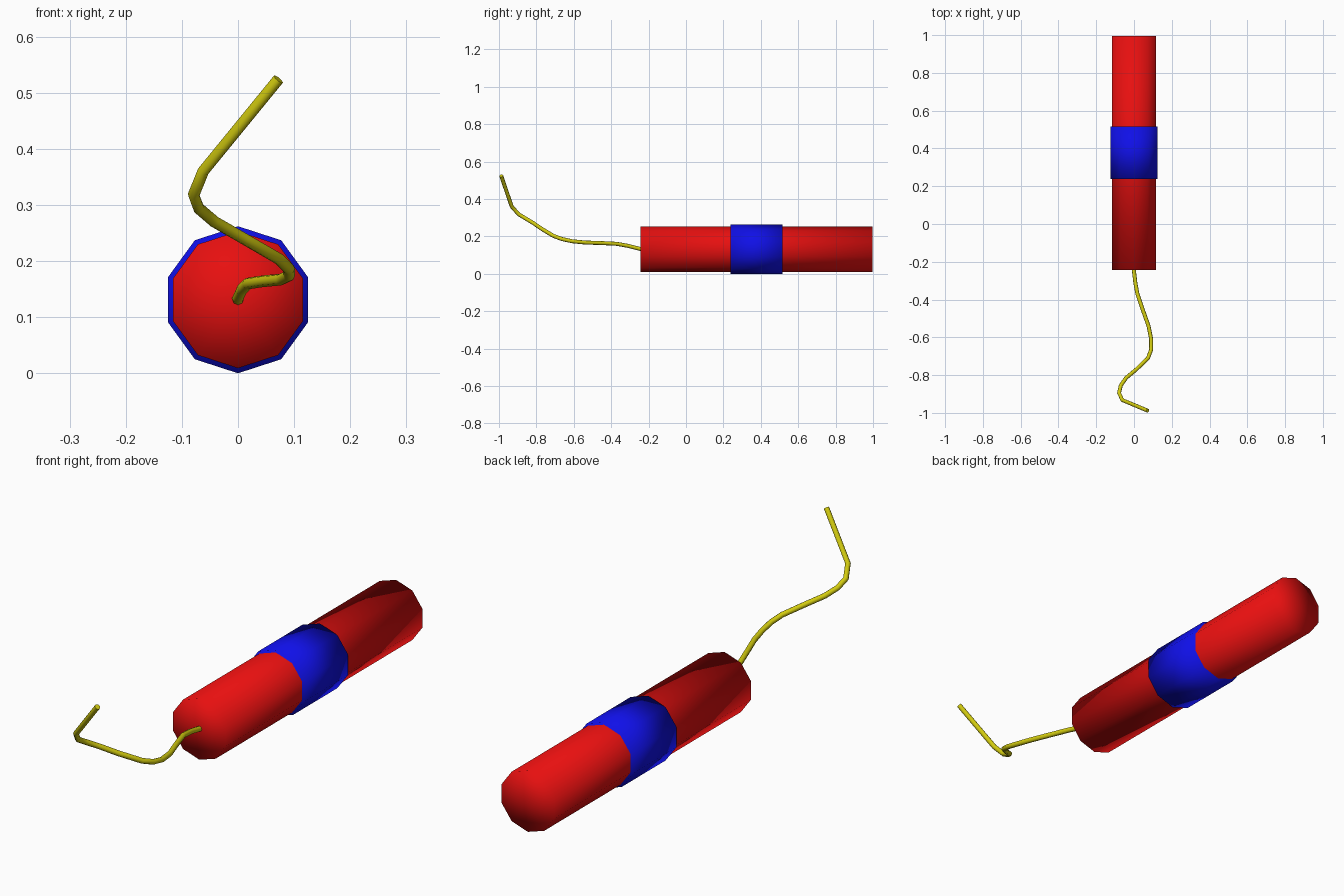
import bpy, math

if "Cube" in bpy.data.objects:
    bpy.data.objects.remove(bpy.data.objects["Cube"])


def material(name, rgb):
    m = bpy.data.materials.new(name)
    m.diffuse_color = (*rgb, 1)
    m.use_nodes = True
    m.node_tree.nodes["Principled BSDF"].inputs["Base Color"].default_value = m.diffuse_color
    return m


RED = material("red", (0.8, 0.005, 0.005))
BLUE = material("blue", (0.005, 0.005, 0.8))
YELLOW = material("yellow", (0.65, 0.6, 0.005))
AXIS_Z = 0.131


def tube(name, radius, y0, y1, mat, fill):
    # Ten-sided bar lying along y with a corner pointing up
    bpy.ops.mesh.primitive_cylinder_add(
        vertices=10, radius=radius, depth=y1 - y0, end_fill_type=fill,
        location=(0, (y0 + y1) / 2, AXIS_Z), rotation=(math.pi / 2, 0, 0))
    ob = bpy.context.object
    ob.name = name
    ob.data.materials.append(mat)
    bpy.ops.object.shade_smooth()
    return ob


# Stick and the band wrapped around it
tube("stick", 0.122, -0.243, 0.996, RED, 'TRIFAN')
tube("band", 0.131, 0.238, 0.516, BLUE, 'NGON')

# Wavy fuse
path = [(0, -0.22, 0.128), (0, -0.25, 0.134), (0.007, -0.31, 0.149),
        (0.018, -0.37, 0.160), (0.045, -0.45, 0.164), (0.077, -0.54, 0.167),
        (0.091, -0.61, 0.174), (0.091, -0.665, 0.186), (0.074, -0.71, 0.203),
        (0.012, -0.77, 0.239), (-0.042, -0.815, 0.270),
        (-0.070, -0.855, 0.294), (-0.079, -0.895, 0.318),
        (-0.062, -0.932, 0.360), (0.072, -0.988, 0.524)]
curve = bpy.data.curves.new("fuse", 'CURVE')
curve.dimensions = '3D'
curve.bevel_depth = 0.0105
curve.bevel_resolution = 2
curve.use_fill_caps = True
spline = curve.splines.new('POLY')
spline.points.add(len(path) - 1)
for point, co in zip(spline.points, path):
    point.co = (*co, 1)
fuse = bpy.data.objects.new("fuse", curve)
bpy.context.collection.objects.link(fuse)
curve.materials.append(YELLOW)
bpy.ops.object.select_all(action='DESELECT')
fuse.select_set(True)
bpy.context.view_layer.objects.active = fuse
bpy.ops.object.convert(target='MESH')
bpy.ops.object.shade_smooth_by_angle(angle=math.radians(60))
